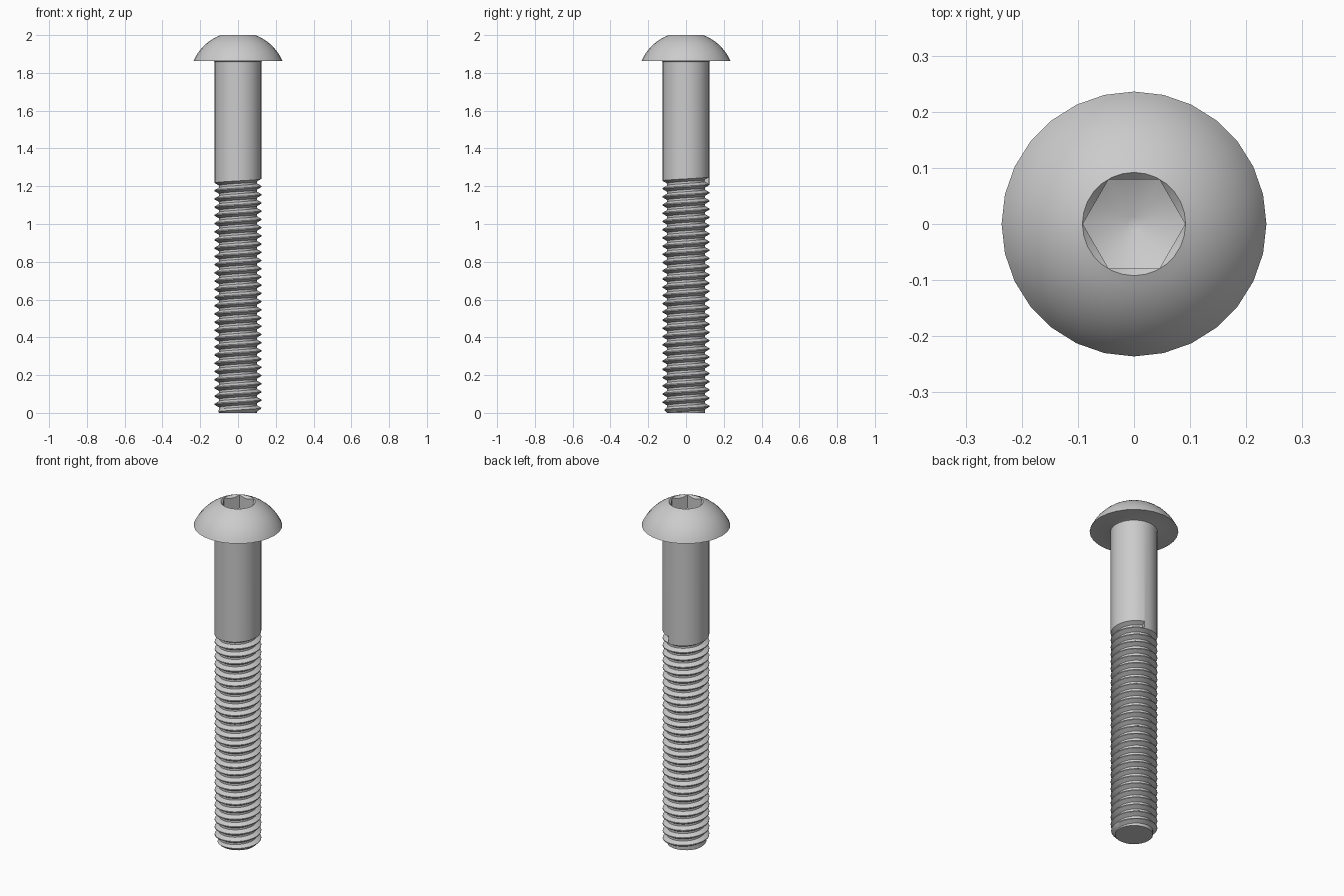
import bpy, bmesh, math

cube = bpy.data.objects.get("Cube")
if cube:
    bpy.data.objects.remove(cube, do_unlink=True)

TAU = 2 * math.pi
SIDES = 28
SHANK_R, ROOT_R, TIP_R = 0.1242, 0.1007, 0.1
HEAD_R, HEAD_Z, TOP_Z = 0.236, 1.863, 2.0
RIM_R, HEX_R = 0.092, 0.0912
PITCH, THREAD_TOP = 0.0435, 1.205
START = 6 * TAU / SIDES          # angle where the thread runs out

steel = bpy.data.materials.new("light grey steel")
steel.use_nodes = True
GREY = (0.6, 0.6, 0.6, 1)
steel.diffuse_color = GREY
steel.node_tree.nodes["Principled BSDF"].inputs["Base Color"].default_value = GREY


def polar(r, angle, z):
    return (r * math.cos(angle), r * math.sin(angle), z)


def ngon_radius(angle, n, r):
    """Distance from the axis to the side of a regular polygon."""
    half = math.pi / n
    return r * math.cos(half) / math.cos(angle % (2 * half) - half)


def skin(bm, rows):
    """Join neighbouring rows of points with faces."""
    for a, b in zip(rows, rows[1:]):
        for j in range(len(a) - 1):
            quad = (a[j], a[j + 1], b[j + 1], b[j])
            if any(p[2] > 0 for p in quad):
                bm.faces.new([bm.verts.new(p) for p in quad])


def finish(bm, name):
    bmesh.ops.remove_doubles(bm, verts=bm.verts, dist=1e-5)
    bmesh.ops.dissolve_degenerate(bm, edges=bm.edges, dist=1e-6)
    mesh = bpy.data.meshes.new(name)
    bm.to_mesh(mesh)
    bm.free()
    mesh.materials.append(steel)
    obj = bpy.data.objects.new(name, mesh)
    bpy.context.collection.objects.link(obj)
    bpy.ops.object.select_all(action='DESELECT')
    obj.select_set(True)
    bpy.context.view_layer.objects.active = obj
    bpy.ops.object.shade_smooth_by_angle(angle=math.radians(30))


# Button head: fillet, flat underside and spherical dome
rise = TOP_Z - HEAD_Z
drop = (HEAD_R ** 2 - RIM_R ** 2 - rise ** 2) / (2 * rise)
ball = math.hypot(HEAD_R, drop)
low, high = math.asin(drop / ball), math.acos(RIM_R / ball)
profile = [(SHANK_R, HEAD_Z - 0.007), (0.126, HEAD_Z - 0.002), (0.131, HEAD_Z)]
for k in range(11):
    t = low + (high - low) * k / 10
    profile.append((ball * math.cos(t), HEAD_Z - drop + ball * math.sin(t)))
bm = bmesh.new()
turn = [TAU * i / SIDES for i in range(SIDES + 1)]
skin(bm, [[polar(r, a, z) for a in turn] for r, z in profile])
finish(bm, "button_head")

# Hexagonal socket: chamfered mouth, flat walls and drilled cone
FLOOR_Z, PIT_R = 1.92, 0.013
fine = [TAU * i / (SIDES * 3) for i in range(SIDES * 3 + 1)]
mouth, upper, lower, pit = [], [], [], []
for a in fine:
    h = ngon_radius(a, 6, HEX_R)
    mouth.append(polar(ngon_radius(a, SIDES, RIM_R), a, TOP_Z))
    upper.append(polar(h, a, TOP_Z - (RIM_R - h)))
    lower.append(polar(h, a, FLOOR_Z - (HEX_R - h) / 2))
    pit.append(polar(PIT_R, a, FLOOR_Z - (HEX_R - PIT_R) / 2))
bm = bmesh.new()
skin(bm, [mouth, upper, lower, pit])
bm.faces.new([bm.verts.new(p) for p in pit[:-1]])
finish(bm, "hex_socket")

# Plain shank, its lower edge following the thread
angles = [START + a for a in turn]
bottom = [polar(SHANK_R, a, THREAD_TOP + PITCH * i / SIDES) for i, a in enumerate(angles)]
bm = bmesh.new()
skin(bm, [bottom, [polar(SHANK_R, a, HEAD_Z - 0.007) for a in angles]])
finish(bm, "shank")

# Helical thread with a chamfered tip
tooth = [(0, SHANK_R), (1 / 8, SHANK_R), (7 / 16, ROOT_R), (11 / 16, ROOT_R), (1, SHANK_R)]


def thread_column(i):
    column = []
    for f, r in tooth:
        z = max(0, THREAD_TOP + PITCH * (i / SIDES + f))
        column.append(polar(min(r, TIP_R + z), START + TAU * i / SIDES, z))
    return column


columns = [thread_column(i) for i in range(-30 * SIDES, 1)]
bm = bmesh.new()
for a, b in zip(columns, columns[1:]):
    skin(bm, [list(row) for row in zip(a, b)])
bm.faces.new([bm.verts.new(p) for p in reversed(columns[-1])])
bm.faces.new([bm.verts.new(polar(TIP_R, START + a, 0)) for a in reversed(turn[:-1])])
finish(bm, "thread")
